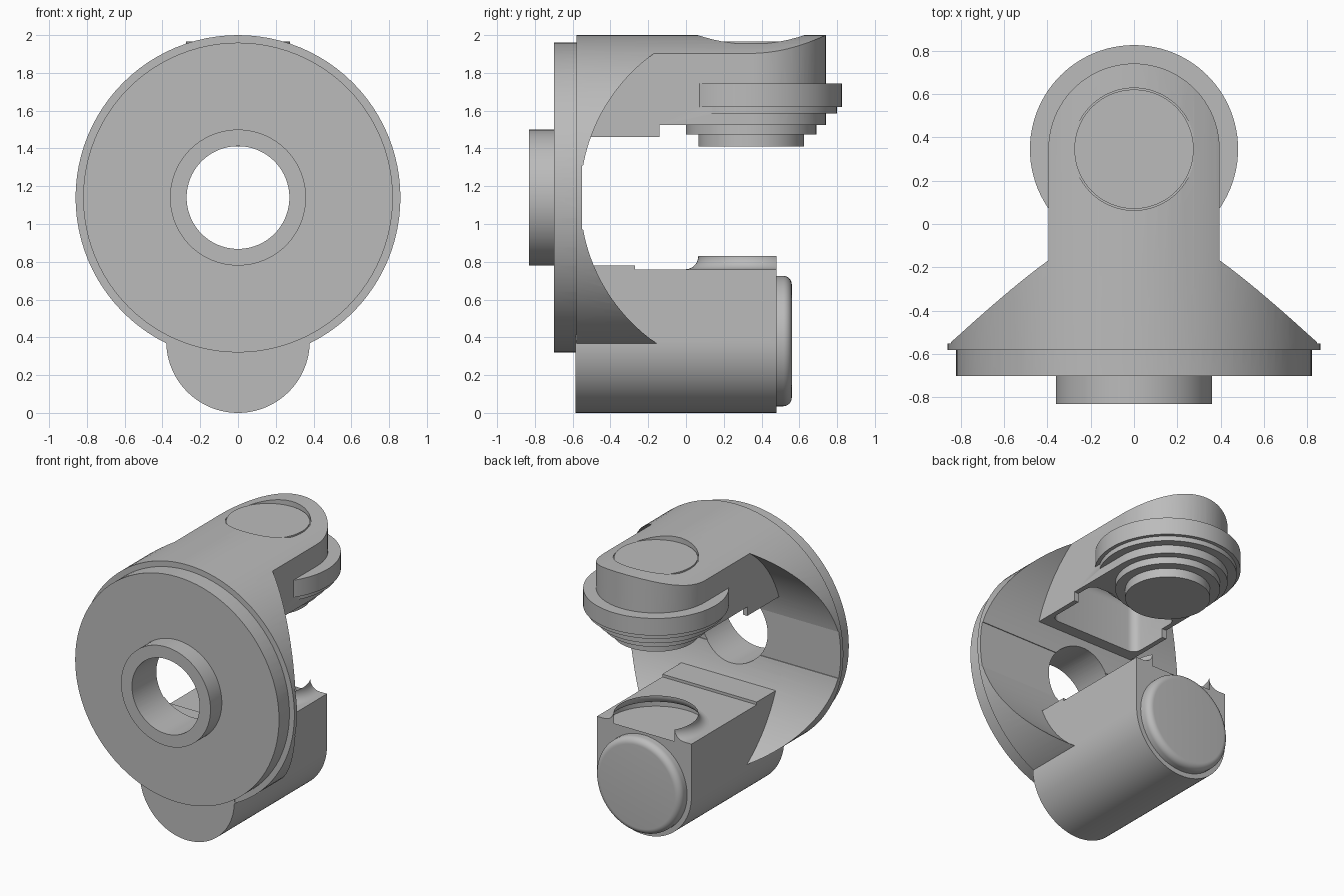
import bpy, bmesh, math
from mathutils import Matrix, Vector

if "Cube" in bpy.data.objects:
    bpy.data.objects.remove(bpy.data.objects["Cube"], do_unlink=True)

grey = bpy.data.materials.new("light_grey")
grey.use_nodes = True
grey.diffuse_color = (0.5, 0.5, 0.5, 1)
grey.node_tree.nodes["Principled BSDF"].inputs["Base Color"].default_value = (0.5, 0.5, 0.5, 1)

DISC_Z = 1.14    # height of the main bore
JOINT_Y = 0.345  # depth of the joint axis
ARM = 0.395      # half width of the upper arm
LOBE = 0.38      # radius of the lower arm


def make(name, bm):
    bmesh.ops.recalc_face_normals(bm, faces=bm.faces)
    mesh = bpy.data.meshes.new(name)
    bm.to_mesh(mesh)
    bm.free()
    mesh.materials.append(grey)
    ob = bpy.data.objects.new(name, mesh)
    bpy.context.collection.objects.link(ob)
    return ob


def prism(name, points, axis, low, high):
    """Extrude a 2D outline along an axis; points use the other two axes in order."""
    def place(p, d):
        return {"x": (d, p[0], p[1]), "y": (p[0], d, p[1]), "z": (p[0], p[1], d)}[axis]
    bm = bmesh.new()
    face = bm.faces.new([bm.verts.new(place(p, low)) for p in points])
    out = bmesh.ops.extrude_face_region(bm, geom=[face])
    move = Vector(place((0, 0), high - low))
    bmesh.ops.translate(bm, vec=move, verts=[v for v in out["geom"] if isinstance(v, bmesh.types.BMVert)])
    return make(name, bm)


def lathe(name, profile, axis, centre, steps=96):
    """Revolve (radius, position) pairs about the y or z axis through a centre."""
    bm = bmesh.new()
    verts = [bm.verts.new((r, h, 0) if axis == "y" else (r, 0, h)) for r, h in profile]
    edges = [bm.edges.new(pair) for pair in zip(verts, verts[1:])]
    bmesh.ops.spin(bm, geom=verts + edges, cent=(0, 0, 0), axis=(0, 1, 0) if axis == "y" else (0, 0, 1),
                   angle=math.tau, steps=steps, use_duplicate=False)
    bmesh.ops.remove_doubles(bm, verts=bm.verts, dist=0.0005)
    bmesh.ops.translate(bm, vec=centre, verts=bm.verts)
    return make(name, bm)


def cylinder(name, radius, low, high, axis, centre):
    return lathe(name, [(0, low), (radius, low), (radius, high), (0, high)], axis, centre)


def box(name, low, high, bevel=0):
    low, high = Vector(low), Vector(high)
    bm = bmesh.new()
    bmesh.ops.create_cube(bm, size=1, matrix=Matrix.Translation((low + high) / 2) @ Matrix.Diagonal((high - low).to_4d()))
    if bevel:
        bmesh.ops.bevel(bm, geom=bm.edges[:], offset=bevel, segments=5, profile=0.5, affect="EDGES")
    return make(name, bm)


def combine(target, tool, operation):
    """Apply a boolean and remove the tool object."""
    tool.hide_render = True
    mod = target.modifiers.new("boolean", "BOOLEAN")
    mod.operation, mod.solver, mod.object = operation, "EXACT", tool
    bpy.context.view_layer.objects.active = target
    bpy.ops.object.modifier_apply(modifier=mod.name)
    bpy.data.objects.remove(tool, do_unlink=True)


def arc(start, end, count, radius, cx, cy):
    """Points on a circle between two angles in degrees."""
    angles = [math.radians(start + (end - start) * i / count) for i in range(count + 1)]
    return [(cx + radius * math.cos(a), cy + radius * math.sin(a)) for a in angles]


def opening_arc(start, end):
    """Concave opening between the arms, from one height offset to another."""
    offsets = [start + (end - start) * i / 24 for i in range(25)]
    return [(0.38 - math.sqrt(0.94 ** 2 - d * d), DISC_Z + d) for d in offsets]


bore = (0, 0, DISC_Z)
joint = (0, JOINT_Y, 0)

# Main drum, later carved into the flange and upper arm
yoke = cylinder("yoke", 0.86, -0.58, 0.9, "y", bore)

# Carve the sides away from the arm with a scooped profile
lower_scoop = opening_arc(-0.9, -0.17) + [(-0.55, DISC_Z - 0.17)]
wall = lower_scoop + [(-0.55, DISC_Z + 0.17)]
side_profile = wall + opening_arc(0.17, 0.9) + [(0.4, 2.3), (2, 2.3), (2, -0.4), (0.4, -0.4)]
for low, high in ((ARM, 1.2), (-1.2, -ARM)):
    combine(yoke, prism("side_cutter", side_profile, "x", low, high), "DIFFERENCE")

# Carve the gap under the upper arm, with its step
gap_profile = wall + opening_arc(0.17, 0.32) + [(-0.14, 1.46), (-0.14, 1.525), (2, 1.525), (2, -0.4), (0.4, -0.4)]
combine(yoke, prism("gap_cutter", gap_profile, "x", -ARM - 0.003, ARM + 0.003), "DIFFERENCE")

# Round the free end of the upper arm
end_profile = [(-1.2, JOINT_Y)] + arc(180, 0, 48, ARM, 0, JOINT_Y) + [(1.2, JOINT_Y), (1.2, 2), (-1.2, 2)]
combine(yoke, prism("end_cutter", end_profile, "z", -1, 3), "DIFFERENCE")

# Lower arm: round underside, flat top, raised ledge by the flange
lobe_profile = arc(180, 360, 48, LOBE, 0, LOBE) + [(LOBE, 0.76), (-LOBE, 0.76)]
combine(yoke, prism("lower_arm", lobe_profile, "y", -0.585, 0.48), "UNION")
combine(yoke, box("ledge", (-LOBE, -0.56, 0.6), (LOBE, -0.27, 0.78)), "UNION")

# Front plate with its boss, then the through bore
plate = [(0, -0.83), (0.36, -0.83), (0.36, -0.7), (0.82, -0.7), (0.82, -0.565), (0, -0.565)]
combine(yoke, lathe("front_plate", plate, "y", bore), "UNION")
combine(yoke, cylinder("bore_cutter", 0.272, -1, -0.45, "y", bore), "DIFFERENCE")

# Hollow in the underside of the upper arm
combine(yoke, box("pocket_cutter", (-0.36, -0.42, 1.2), (0.36, 0, 1.84), 0.06), "DIFFERENCE")

# Stepped collar below the arm's free end
collar = [(0, 1.41)]
bottom = 1.41
for radius, top in ((0.28, 1.475), (0.345, 1.525), (0.392, 1.585), (0.455, 1.62), (0.48, 1.745)):
    collar += [(radius, bottom), (radius, top)]
    bottom = top
combine(yoke, lathe("stepped_collar", collar + [(0, 1.745)], "z", joint), "UNION")

# Flat crown disc set in a shallow recess
combine(yoke, cylinder("crown_cutter", 0.282, 1.955, 2.3, "z", joint), "DIFFERENCE")
crown = cylinder("crown_disc", 0.275, 1.94, 1.966, "z", joint)

# Flared foot and round pad on the lower arm
foot_profile = [(0, 0.72), (0.35, 0.72)] + arc(270, 180, 10, 0.07, 0.35, 0.83) + [(0, 0.83)]
foot = lathe("pad_foot", foot_profile, "z", joint)
combine(foot, box("foot_cutter", (-1, 0.48, 0), (1, 2, 2)), "DIFFERENCE")
combine(yoke, foot, "UNION")
pad_profile = [(0, 0.745), (0.28, 0.745), (0.28, 0.858), (0.268, 0.864), (0.268, 0.875), (0, 0.875)]
combine(yoke, lathe("lower_pad", pad_profile, "z", joint), "UNION")

# Rounded cover on the end of the lower arm
cover_profile = [(0, 0.46), (0.345, 0.46)] + arc(0, 90, 8, 0.045, 0.3, 0.515) + [(0, 0.56)]
cover = lathe("end_cover", cover_profile, "y", (0, 0, LOBE))

# Smooth curved surfaces while keeping crisp edges
bpy.ops.object.select_all(action="DESELECT")
for part in (yoke, crown, cover):
    part.select_set(True)
bpy.context.view_layer.objects.active = yoke
bpy.ops.object.shade_smooth_by_angle(angle=math.radians(30))
